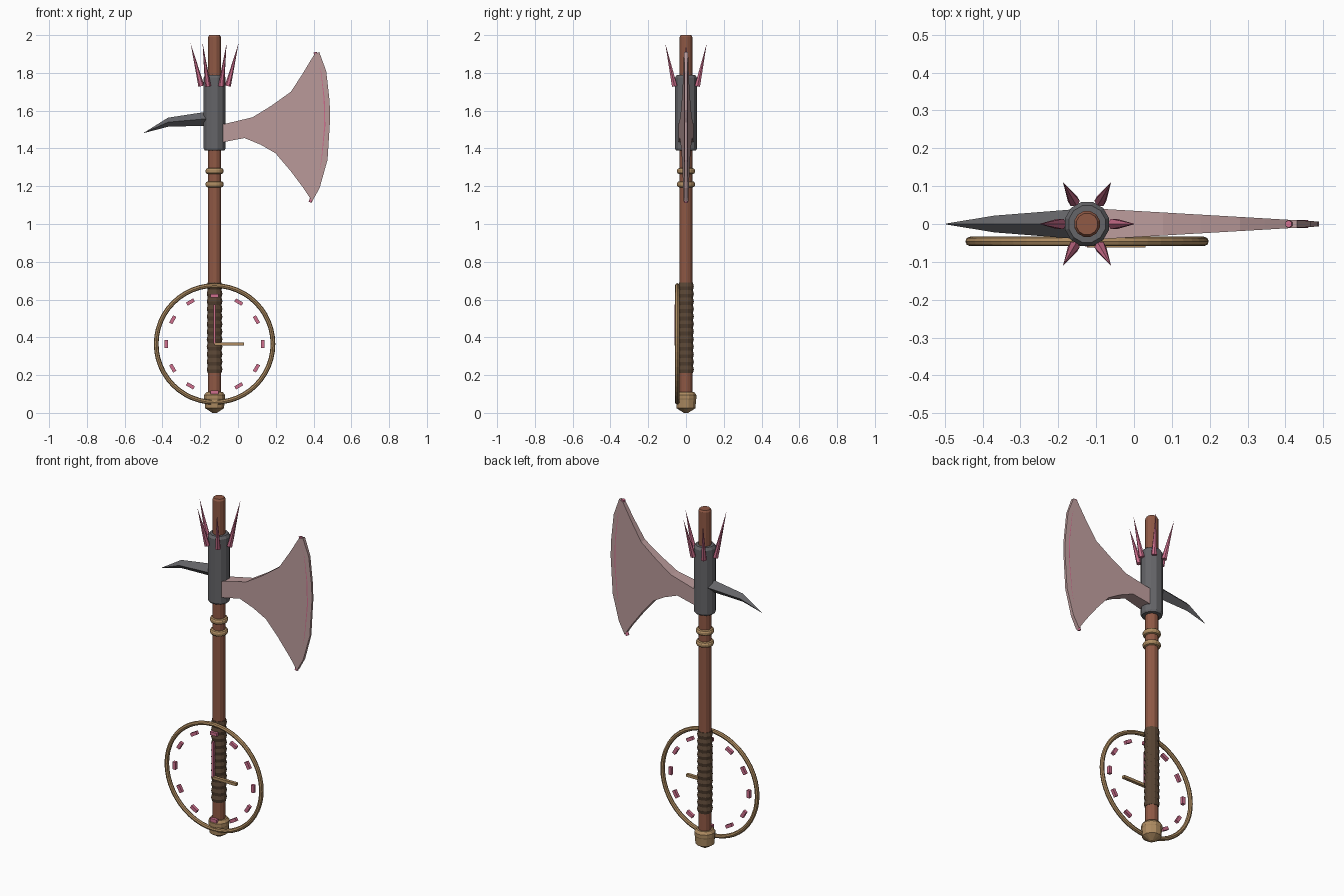
import bpy, bmesh
from math import sin, cos, pi
from mathutils import Vector, Matrix

if "Cube" in bpy.data.objects:
    bpy.data.objects.remove(bpy.data.objects["Cube"])

CX = -0.124          # shaft axis
DIAL_Z = 0.365


def material(name, rgba):
    m = bpy.data.materials.new(name)
    m.diffuse_color = rgba
    m.use_nodes = True
    m.node_tree.nodes["Principled BSDF"].inputs["Base Color"].default_value = m.diffuse_color
    return m


WOOD = material("wood", (0.28, 0.10, 0.06, 1))
LEATHER = material("leather", (0.10, 0.06, 0.035, 1))
BRASS = material("brass", (0.42, 0.26, 0.12, 1))
IRON = material("iron", (0.13, 0.13, 0.14, 1))
PINK = material("pink", (0.62, 0.16, 0.27, 1))
GLASS = material("rose_glass", (0.50, 0.33, 0.33, 0.6))


def finish(name, bm, mat):
    bmesh.ops.recalc_face_normals(bm, faces=bm.faces)
    me = bpy.data.meshes.new(name)
    bm.to_mesh(me)
    bm.free()
    me.materials.append(mat)
    ob = bpy.data.objects.new(name, me)
    bpy.context.collection.objects.link(ob)
    return ob


def loft(name, rings, mat):
    """Skin a list of equal-length point rings and cap both ends."""
    bm = bmesh.new()
    vs = [[bm.verts.new(p) for p in r] for r in rings]
    n = len(vs[0])
    for a, b in zip(vs, vs[1:]):
        for i in range(n):
            j = (i + 1) % n
            bm.faces.new((a[i], a[j], b[j], b[i]))
    bm.faces.new(vs[0])
    bm.faces.new(vs[-1])
    return finish(name, bm, mat)


def lathe(name, profile, sides, mat):
    rings = [[(CX + r * cos(2 * pi * (i + .5) / sides), r * sin(2 * pi * (i + .5) / sides), z)
              for i in range(sides)] for r, z in profile]
    return loft(name, rings, mat)


def box(name, centre, size, mat, turn=0):
    bm = bmesh.new()
    bmesh.ops.create_cube(bm, size=1, matrix=Matrix.Translation(centre)
                          @ Matrix.Rotation(turn, 4, 'Y') @ Matrix.Diagonal((*size, 1)))
    return finish(name, bm, mat)


# Shaft, pommel, grip and collars
lathe("shaft", [(.035, .03), (.035, 1.99), (.029, 2.0)], 12, WOOD)
lathe("pommel", [(.012, 0), (.052, .025), (.055, .07), (.057, .075), (.057, .095), (.045, .11)], 12, BRASS)
wraps = 12
grip = [(.038 if i % 2 == 0 else .043, .21 + .48 * i / (2 * wraps)) for i in range(2 * wraps + 1)]
lathe("grip_wrap", grip, 12, LEATHER)
for k, z in enumerate((1.21, 1.28)):
    lathe(f"collar_{k + 1}", [(.036, z - .016), (.044, z - .013), (.049, z - .005),
                              (.049, z + .005), (.044, z + .013), (.036, z + .016)], 16, BRASS)

# Axe head socket
lathe("socket", [(.055, 1.39), (.06, 1.40), (.06, 1.775), (.05, 1.79)], 12, IRON)

# Crown of outward-leaning spikes
for k in range(6):
    a = k * pi / 3
    out = Vector((cos(a), sin(a), 0))
    base = Vector((CX, 0, 1.73)) + out * .07
    tip = Vector((CX, 0, 1.957)) + out * .127
    d = tip - base
    bm = bmesh.new()
    bmesh.ops.create_cone(bm, cap_ends=True, segments=6, radius1=.016, radius2=0, depth=d.length,
                          matrix=Matrix.Translation((base + tip) / 2)
                          @ d.to_track_quat('Z', 'Y').to_matrix().to_4x4())
    finish(f"crown_spike_{k + 1}", bm, PINK)

# Blade: outline thinned towards the cutting edge
outline = [(-.10, 1.525), (-.07, 1.53), (.077, 1.565), (.175, 1.625), (.28, 1.70), (.345, 1.80),
           (.405, 1.90), (.43, 1.91), (.467, 1.81), (.485, 1.65), (.488, 1.56), (.474, 1.34),
           (.432, 1.19), (.393, 1.12), (.35, 1.185), (.275, 1.285), (.198, 1.375), (.12, 1.42),
           (.034, 1.455), (-.07, 1.435), (-.10, 1.43)]


def half(x):
    return .039 + (.007 - .039) * (x + .07) / .55


loft("blade", [[(x, s * half(x), z) for x, z in outline] for s in (-1, 1)], GLASS)

# Glowing vein along the cutting edge
cu = bpy.data.curves.new("edge_vein", 'CURVE')
cu.dimensions = '3D'
cu.bevel_depth = .010
cu.bevel_resolution = 1
cu.use_fill_caps = True
path = [(.408, 1.91), (.44, 1.80), (.456, 1.66), (.459, 1.52), (.442, 1.34), (.42, 1.22), (.382, 1.115)]
sp = cu.splines.new('POLY')
sp.points.add(len(path) - 1)
for p, (x, z) in zip(sp.points, path):
    p.co = (x, 0, z, 1)
cu.materials.append(PINK)
bpy.context.collection.objects.link(bpy.data.objects.new("edge_vein", cu))

# Back spike: diamond section that hooks down to a point
stations = [(-.124, 1.555, .04, .042), (-.18, 1.556, .036, .037),
            (-.37, 1.539, .024, .022), (-.497, 1.483, .001, .001)]
loft("back_spike", [[(x, -w, z), (x, 0, z + h), (x, w, z), (x, 0, z - h)]
                    for x, z, h, w in stations], IRON)

# Clock dial: ring, hour marks and hands
bpy.ops.mesh.primitive_torus_add(location=(CX, -.046, DIAL_Z), rotation=(pi / 2, 0, 0),
                                 major_segments=48, minor_segments=8,
                                 major_radius=.309, minor_radius=.0125)
ring = bpy.context.object
ring.name = "dial_ring"
ring.data.materials.append(BRASS)
for k in range(12):
    a = k * pi / 6
    box(f"hour_mark_{k + 1}", (CX + .256 * sin(a), -.046, DIAL_Z + .256 * cos(a)),
        (.044, .018, .019), PINK, a)
box("minute_hand", (CX, -.053, DIAL_Z + .105), (.012, .014, .21), PINK)
box("hour_hand", (CX + .077, -.053, DIAL_Z), (.155, .018, .016), BRASS)
